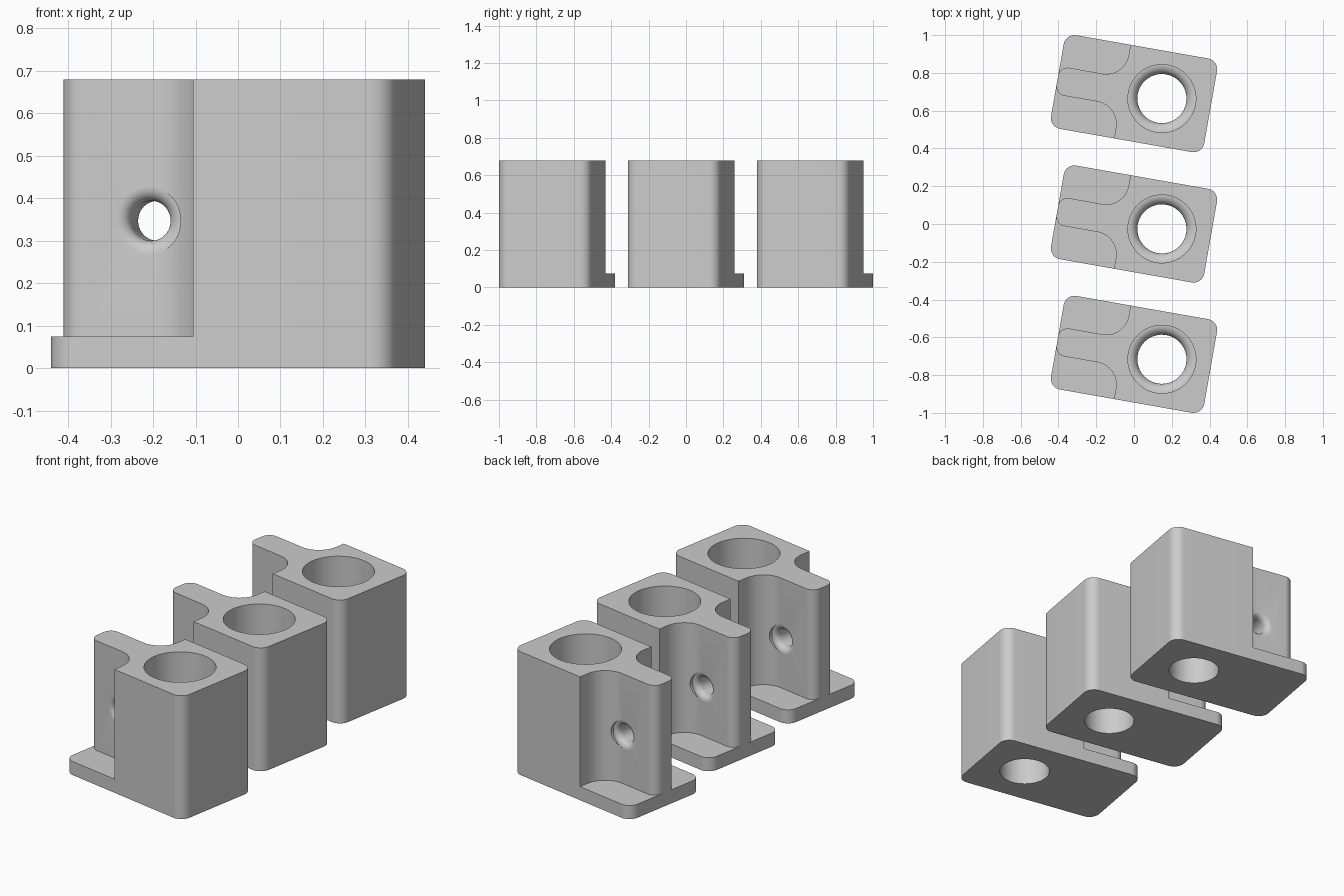
import bpy, bmesh, math
from mathutils import Matrix

if "Cube" in bpy.data.objects:
    bpy.data.objects.remove(bpy.data.objects["Cube"])

W, D, H = 0.824, 0.503, 0.68      # block size
PLATE = 0.075                     # foot plate thickness
WEB = 0.075                       # half thickness of the web
HOLE_X = 0.15                     # main bore position

grey = bpy.data.materials.new("plain grey")
grey.diffuse_color = (0.6, 0.6, 0.6, 1)
grey.use_nodes = True
grey.node_tree.nodes["Principled BSDF"].inputs["Base Color"].default_value = grey.diffuse_color


def arc(cx, cy, r, a0, a1, n=12):
    return [(cx + r * math.cos(math.radians(a0 + (a1 - a0) * i / n)),
             cy + r * math.sin(math.radians(a0 + (a1 - a0) * i / n))) for i in range(n + 1)]


def finish(name, bm):
    bmesh.ops.recalc_face_normals(bm, faces=bm.faces)
    mesh = bpy.data.meshes.new(name)
    bm.to_mesh(mesh)
    bm.free()
    mesh.materials.append(grey)
    ob = bpy.data.objects.new(name, mesh)
    bpy.context.collection.objects.link(ob)
    return ob


def prism(name, pts, z0, z1):
    bm = bmesh.new()
    face = bm.faces.new([bm.verts.new((x, y, z0)) for x, y in pts])
    out = bmesh.ops.extrude_face_region(bm, geom=[face])
    tops = [v for v in out["geom"] if isinstance(v, bmesh.types.BMVert)]
    bmesh.ops.translate(bm, verts=tops, vec=(0, 0, z1 - z0))
    return finish(name, bm)


def lathe(name, profile, matrix, n=64):
    bm = bmesh.new()
    rings = [[bm.verts.new((r * math.cos(2 * math.pi * i / n),
                            r * math.sin(2 * math.pi * i / n), z)) for i in range(n)]
             for r, z in profile]
    for a, b in zip(rings, rings[1:]):
        for i in range(n):
            j = (i + 1) % n
            bm.faces.new((a[i], a[j], b[j], b[i]))
    bm.faces.new(rings[0])
    bm.faces.new(rings[-1])
    bm.transform(matrix)
    return finish(name, bm)


# Block with rounded vertical corners
r = 0.058
outline = []
for sx, sy, a in ((1, 1, 0), (-1, 1, 90), (-1, -1, 180), (1, -1, 270)):
    outline += arc(sx * (W / 2 - r), sy * (D / 2 - r), r, a, a + 90)
block = prism("clamp_block", outline, 0, H)

cutters = []

# Notches on both sides of the web: hollow inner corner, rounded web end
R, e, nx = 0.12, 0.05, -0.063
notch = [(nx, 0.4)] + arc(nx - R, WEB + R, R, 0, -90, 16)
notch += arc(-W / 2 + e, WEB - e, e, 90, 180)
notch += [(-0.5, WEB - e), (-0.5, 0.4)]
for s in (1, -1):
    cutters.append(prism("notch_cutter", [(x, s * y) for x, y in notch], PLATE, H + 0.1))

# Main bore: wide upper part, rounded shoulder, narrow lower part
shoulder, f = 0.25, 0.05
bore = [(0.13, -0.1)] + arc(0.18, shoulder - f, f, 180, 90, 10) + [(0.18, H + 0.1)]
cutters.append(lathe("bore_cutter", bore, Matrix.Translation((HOLE_X, 0, 0))))

# Cross hole through the web, flared at both mouths
f = 0.032
half = arc(0.047 + f, WEB - f, f, 180, 90, 8) + [(0.047 + f, 0.15)]
cross = [(a, -b) for a, b in reversed(half)] + half
cutters.append(lathe("cross_hole_cutter", cross,
                     Matrix.Translation((-0.2, 0, 0.347)) @ Matrix.Rotation(math.pi / 2, 4, 'X'), 40))

# Cut everything out of the block
bpy.context.view_layer.objects.active = block
for c in cutters:
    m = block.modifiers.new("cut", 'BOOLEAN')
    m.operation = 'DIFFERENCE'
    m.solver = 'EXACT'
    m.object = c
    bpy.ops.object.modifier_apply(modifier=m.name)
    bpy.data.objects.remove(c, do_unlink=True)

bpy.ops.object.select_all(action='DESELECT')
block.select_set(True)
bpy.ops.object.shade_smooth_by_angle(angle=math.radians(30))

# Row of three, each turned slightly
for name, y in (("clamp_front", -0.69), ("clamp_middle", 0), ("clamp_back", 0.69)):
    ob = block if y == 0 else block.copy()
    ob.name = name
    ob.location = (0, y, 0)
    ob.rotation_euler = (0, 0, math.radians(-10))
    if y:
        bpy.context.collection.objects.link(ob)
